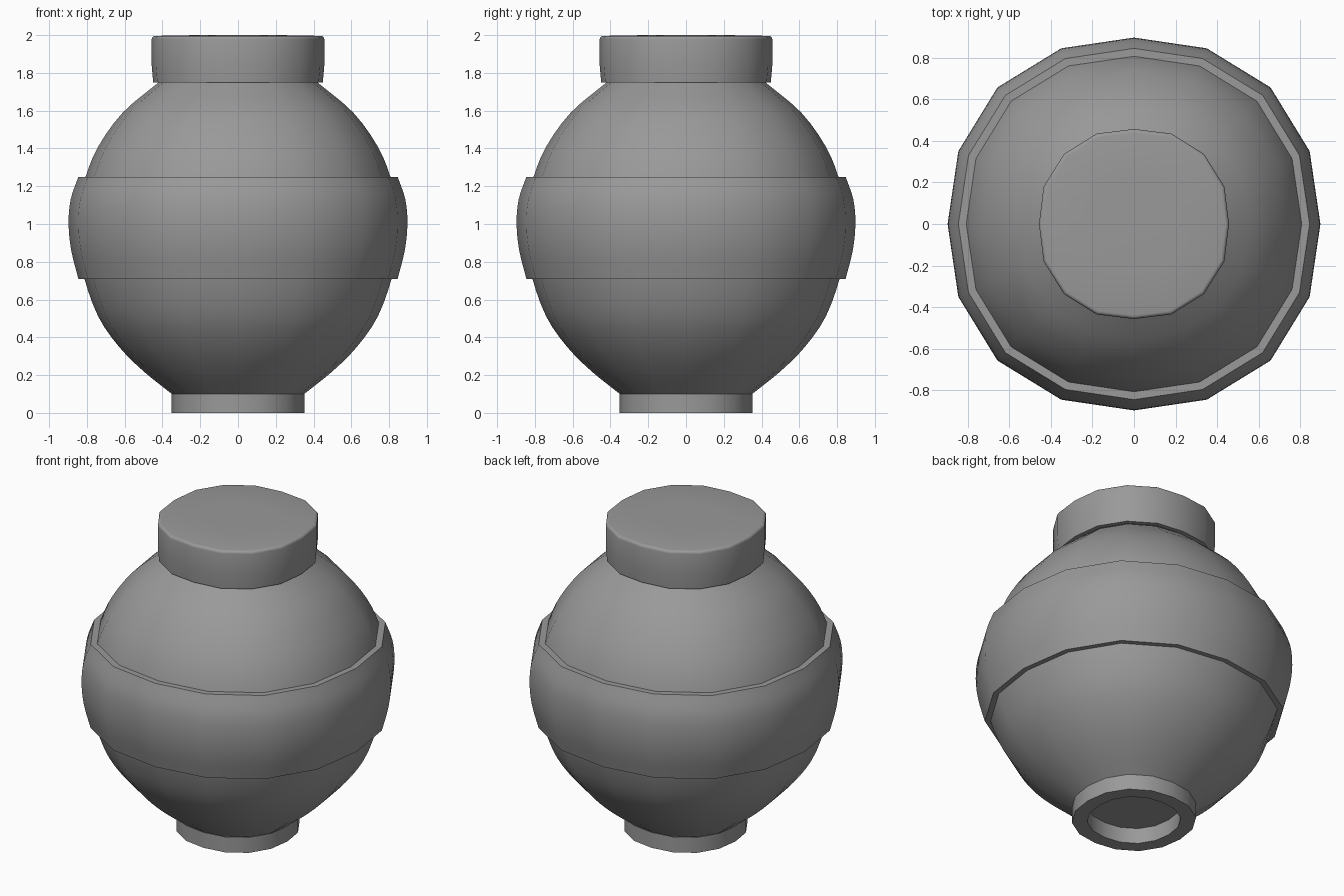
import bpy, bmesh, math
from mathutils import Vector

if "Cube" in bpy.data.objects:
    bpy.data.objects.remove(bpy.data.objects["Cube"])

SIDES = 16

# Dark grey ceramic
clay = bpy.data.materials.new("dark_grey")
clay.diffuse_color = (0.32, 0.32, 0.32, 1.0)
clay.use_nodes = True
clay.node_tree.nodes["Principled BSDF"].inputs["Base Color"].default_value = clay.diffuse_color


def smooth_curve(points, steps=3):
    """Catmull-Rom curve through the profile points."""
    p = [Vector(q) for q in points]
    p = [2 * p[0] - p[1]] + p + [2 * p[-1] - p[-2]]
    out = []
    for a, b, c, d in zip(p, p[1:], p[2:], p[3:]):
        for s in range(steps):
            t = s / steps
            out.append(0.5 * (2 * b + (c - a) * t + (2 * a - 5 * b + 4 * c - d) * t ** 2
                              + (3 * b - a - 3 * c + d) * t ** 3))
    return [tuple(v) for v in out] + [points[-1]]


def lathe(name, profile, mid=1.02, diag=1.036, cap_start=False, cap_end=False):
    """Spin (radius, z) points into a 16-sided, slightly squared-off ring form."""
    factors = (1.0, mid, diag, mid)
    bm = bmesh.new()
    rings = []
    for r, z in profile:
        ring = []
        for i in range(SIDES):
            a = 2 * math.pi * i / SIDES
            k = r * factors[i % 4]
            ring.append(bm.verts.new((k * math.cos(a), k * math.sin(a), z)))
        rings.append(ring)
    for low, high in zip(rings, rings[1:]):
        for i in range(SIDES):
            j = (i + 1) % SIDES
            bm.faces.new((low[i], low[j], high[j], high[i]))
    if cap_start:
        bm.faces.new(rings[0][::-1])
    if cap_end:
        bm.faces.new(rings[-1])
    bm.normal_update()
    mesh = bpy.data.meshes.new(name)
    bm.to_mesh(mesh)
    bm.free()
    mesh.materials.append(clay)
    obj = bpy.data.objects.new(name, mesh)
    bpy.context.collection.objects.link(obj)
    bpy.ops.object.select_all(action='DESELECT')
    obj.select_set(True)
    bpy.context.view_layer.objects.active = obj
    bpy.ops.object.shade_smooth_by_angle(angle=math.radians(40))
    return obj


# Rounded belly of the jar
lathe("jar_body", smooth_curve([
    (0.35, 0.10), (0.50, 0.22), (0.63, 0.35), (0.74, 0.51), (0.813, 0.71),
    (0.835, 0.85), (0.845, 1.00), (0.835, 1.12), (0.807, 1.25),
    (0.74, 1.41), (0.61, 1.59), (0.42, 1.75)]))

# Raised belt around the belly, with flat lips above and below
belt = smooth_curve([(0.845, 0.71), (0.883, 0.86), (0.897, 1.00),
                     (0.886, 1.13), (0.845, 1.25)])
lathe("belly_band", [(0.812, 0.71)] + belt + [(0.806, 1.25)])

# Lid with a softly rounded top edge
edge = [(0.439 + 0.018 * math.cos(a), 1.978 + 0.018 * math.sin(a))
        for a in (math.radians(22.5 * n) for n in range(5))]
lathe("lid", [(0.42, 1.75), (0.449, 1.75), (0.457, 1.84)] + edge + [(0.22, 2.00)],
      mid=1.03, diag=1.042, cap_end=True)

# Hollow foot ring with a recessed floor
lathe("foot_ring", [
    (0.265, 0.10), (0.265, 0.0), (0.352, 0.0), (0.352, 0.10)],
    cap_start=True)
